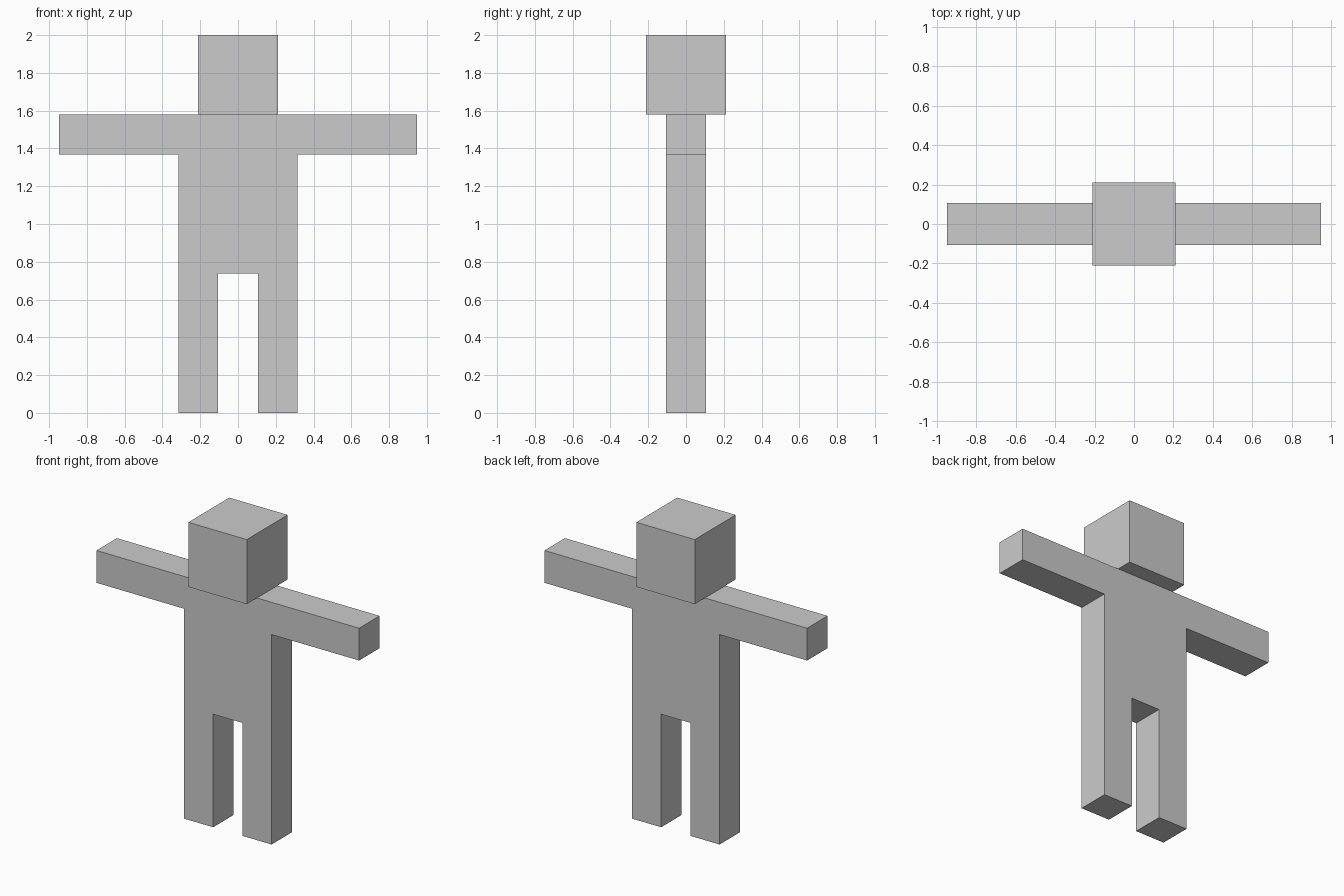
import bpy, bmesh

if "Cube" in bpy.data.objects:
    bpy.data.objects.remove(bpy.data.objects["Cube"])

U = 2 / 19  # the whole figure sits on a grid of 19 units in height


def add_object(name, bm):
    bmesh.ops.recalc_face_normals(bm, faces=bm.faces[:])
    mesh = bpy.data.meshes.new(name)
    bm.to_mesh(mesh)
    bm.free()
    obj = bpy.data.objects.new(name, mesh)
    bpy.context.collection.objects.link(obj)
    return obj


# Body: mirrored half outline of leg, torso and arm, extruded front to back
half = [(1, 7), (1, 0), (3, 0), (3, 13), (9, 13), (9, 15)]
outline = half + [(-x, z) for x, z in reversed(half)]
bm = bmesh.new()
face = bm.faces.new([bm.verts.new((x * U, -U, z * U)) for x, z in outline])
extruded = bmesh.ops.extrude_face_region(bm, geom=[face], use_keep_orig=True)["geom"]
bmesh.ops.translate(bm, vec=(0, 2 * U, 0),
                    verts=[g for g in extruded if isinstance(g, bmesh.types.BMVert)])
add_object("body", bm)

# Head: cube resting on the shoulders
bm = bmesh.new()
bmesh.ops.create_cube(bm, size=4 * U)
head = add_object("head", bm)
head.location.z = 17 * U
